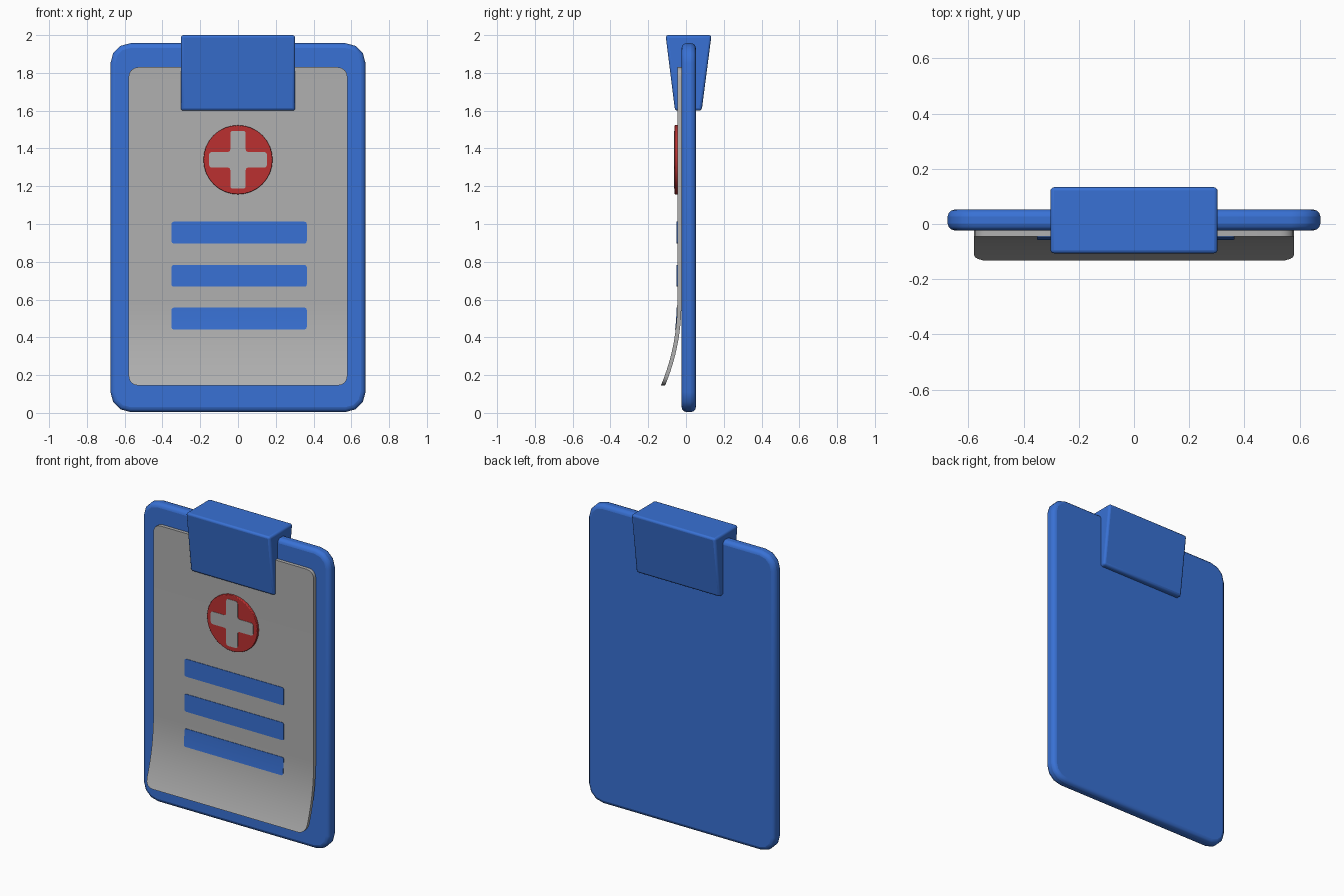
import bpy, bmesh, math

if "Cube" in bpy.data.objects:
    bpy.data.objects.remove(bpy.data.objects["Cube"])


def material(name, rgb):
    m = bpy.data.materials.new(name)
    m.diffuse_color = (*rgb, 1)
    m.use_nodes = True
    m.node_tree.nodes["Principled BSDF"].inputs["Base Color"].default_value = m.diffuse_color
    return m


BLUE = material("blue", (0.04, 0.165, 0.66))
GREY = material("paper grey", (0.43, 0.43, 0.43))
RED = material("red", (0.50, 0.03, 0.03))


def finish(bm, name, mat, bevel=0, segments=3):
    bmesh.ops.recalc_face_normals(bm, faces=bm.faces[:])
    me = bpy.data.meshes.new(name)
    bm.to_mesh(me)
    bm.free()
    me.materials.append(mat)
    ob = bpy.data.objects.new(name, me)
    bpy.context.collection.objects.link(ob)
    if bevel:
        mod = ob.modifiers.new("soft_edges", 'BEVEL')
        mod.width, mod.segments = bevel, segments
        mod.limit_method, mod.angle_limit = 'ANGLE', math.radians(40)
    bpy.ops.object.select_all(action='DESELECT')
    ob.select_set(True)
    bpy.context.view_layer.objects.active = ob
    bpy.ops.object.shade_smooth_by_angle(angle=math.radians(35))
    return ob


def prism(name, pts, t0, t1, mat, axis='y', corner=0, bevel=0):
    """Extrude an outline along x or y, with optional rounded corners."""
    bm = bmesh.new()
    verts = [bm.verts.new((a, t0, b) if axis == 'y' else (t0, a, b)) for a, b in pts]
    bm.faces.new(verts)
    if corner:
        bmesh.ops.bevel(bm, geom=verts, offset=corner, segments=3, profile=0.5,
                        affect='VERTICES')
    ext = bmesh.ops.extrude_face_region(bm, geom=bm.faces[:])
    move = (0, t1 - t0, 0) if axis == 'y' else (t1 - t0, 0, 0)
    bmesh.ops.translate(bm, vec=move,
                        verts=[g for g in ext['geom'] if isinstance(g, bmesh.types.BMVert)])
    return finish(bm, name, mat, bevel)


def paper_front(z):
    """Depth of the paper's front: flat above, curling forward at the bottom."""
    return -0.046 - 0.087 * (max(0, 0.6 - z) / 0.455) ** 2.2


def sheet(name, x0, x1, z0, z1, r, lift, thick, mat):
    """Thin rounded sheet that follows the curl of the paper."""
    arc = [r * (1 - math.cos(math.radians(a))) for a in (0, 22.5, 45, 67.5, 90)]
    n = max(1, round((min(z1, 0.64) - z0) / 0.04))
    mid = [z0 + 0.04 * i for i in range(1, n) if r < 0.04 * i < z1 - z0 - r]
    zs = sorted({round(z, 4) for z in [z0 + d for d in arc] + [z1 - d for d in arc] + mid})
    bm = bmesh.new()
    rows = []
    for z in zs:
        d = min(r, z - z0, z1 - z)
        inset = r - math.sqrt(max(0, r * r - (r - d) ** 2))
        y = paper_front(z) - lift
        rows.append([bm.verts.new(c) for c in (
            (x0 + inset, y, z), (x1 - inset, y, z),
            (x1 - inset, y + thick, z), (x0 + inset, y + thick, z))])
    for lo, hi in zip(rows, rows[1:]):
        for i in range(4):
            j = (i + 1) % 4
            bm.faces.new((lo[i], lo[j], hi[j], hi[i]))
    bm.faces.new(rows[0])
    bm.faces.new(rows[-1])
    return finish(bm, name, mat)


# Backing board
prism("board", [(-0.675, 0.005), (0.675, 0.005), (0.675, 1.957), (-0.675, 1.957)],
      -0.023, 0.052, BLUE, corner=0.105, bevel=0.025)

# Tapered clip over the top edge
prism("clip", [(-0.108, 2.0), (0.135, 2.0), (0.083, 1.6), (-0.058, 1.6)],
      -0.303, 0.303, BLUE, axis='x', bevel=0.014)

# Paper with curled bottom
sheet("paper", -0.579, 0.579, 0.145, 1.83, 0.05, 0, 0.022, GREY)

# Text lines
for i, z in enumerate((0.897, 0.668, 0.442)):
    sheet(f"text_line_{i + 1}", -0.352, 0.364, z, z + 0.115, 0.012, 0.003, 0.006, BLUE)

# Round badge
prism("badge", [(0.183 * math.cos(math.tau * i / 32), 1.34 + 0.183 * math.sin(math.tau * i / 32))
                for i in range(32)], -0.061, -0.038, RED, bevel=0.004)

# Cross on the badge
w, h, v = 0.041, 0.153, 0.041
plus = [(-w, -h), (w, -h), (w, -v), (h, -v), (h, v), (w, v),
        (w, h), (-w, h), (-w, v), (-h, v), (-h, -v), (-w, -v)]
prism("cross", [(x, 1.34 + z) for x, z in plus], -0.063, -0.058, GREY, corner=0.014)
